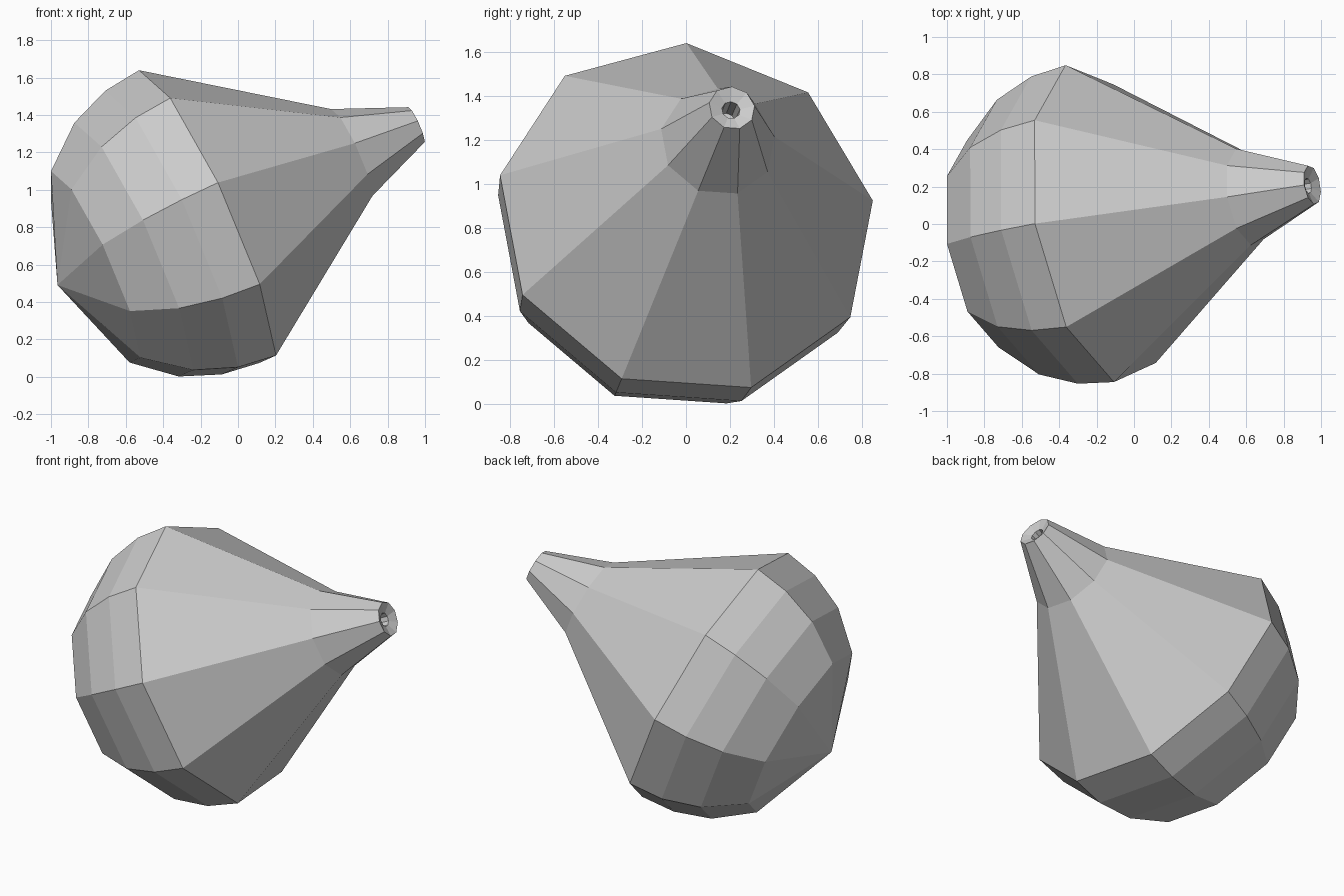
import bpy, bmesh
from math import cos, sin, tau
from mathutils import Vector, Matrix

if "Cube" in bpy.data.objects:
    bpy.data.objects.remove(bpy.data.objects["Cube"])

SIDES = 9
# Tilted frame: axis runs from the round back to the narrow nozzle
axis = Vector((0.901, 0.165, 0.401)).normalized()
u = Vector((-0.407, 0, 0.914)).normalized()
w = axis.cross(u)
frame = Matrix.Translation((-0.175, 0.002, 0.843)) @ Matrix((u, w, axis)).transposed().to_4x4()


def lathe(name, profile):
    """Revolve (distance along axis, radius) pairs; radius 0 makes a pole."""
    bm = bmesh.new()
    rings = []
    for t, r in profile:
        n = SIDES if r else 1
        rings.append([bm.verts.new((r * cos(tau * i / SIDES), r * sin(tau * i / SIDES), t))
                      for i in range(n)])
    for a, b in zip(rings, rings[1:]):
        for i in range(SIDES):
            j = (i + 1) % SIDES
            corners = [a[i % len(a)], a[j % len(a)], b[j % len(b)], b[i % len(b)]]
            bm.faces.new(list(dict.fromkeys(corners)))
    bmesh.ops.recalc_face_normals(bm, faces=bm.faces)
    bm.transform(frame)
    mesh = bpy.data.meshes.new(name)
    bm.to_mesh(mesh)
    bm.free()
    obj = bpy.data.objects.new(name, mesh)
    bpy.context.collection.objects.link(obj)
    return obj


# Squeeze bulb: rounded back, tapering body, neck, dished tip and blind bore
lathe("squeeze_bulb", [
    (-0.877, 0), (-0.658, 0.57), (-0.435, 0.756), (-0.212, 0.845), (0, 0.872),
    (0.865, 0.265), (1.252, 0.106),
    (1.227, 0.042), (1.10, 0.04), (1.10, 0),
])
